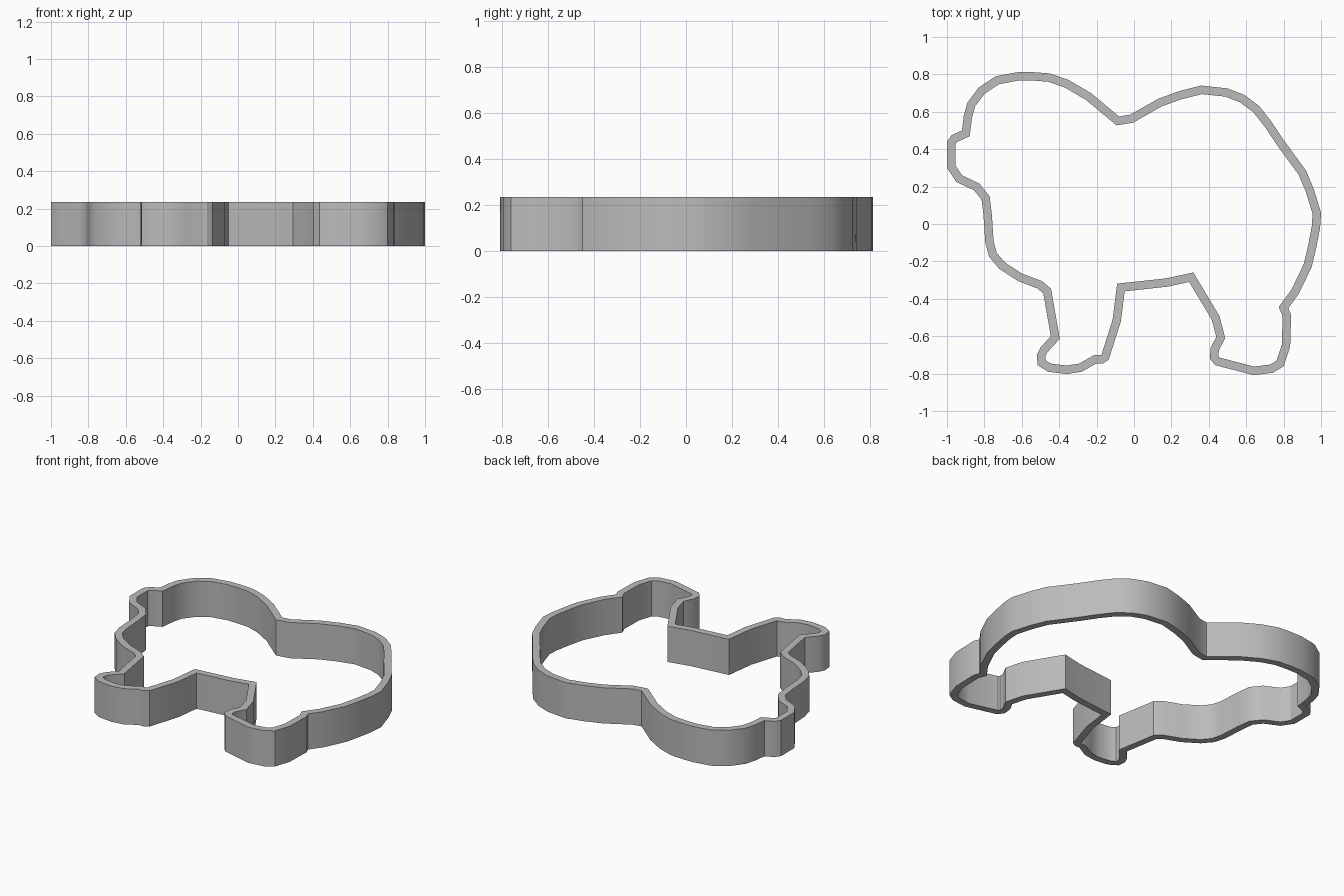
import bpy
import bmesh
import math
from mathutils import Vector

HEIGHT = 0.235
THICKNESS = 0.045

default_cube = bpy.data.objects.get("Cube")
if default_cube:
    bpy.data.objects.remove(default_cube, do_unlink=True)


def make_material(name, colour):
    material = bpy.data.materials.new(name)
    material.use_nodes = True
    material.diffuse_color = colour
    material.node_tree.nodes["Principled BSDF"].inputs["Base Color"].default_value = colour
    return material


def inset_outline(points, distance):
    """Move a clockwise closed outline inward, with mitred corners."""
    result = []
    for i, point in enumerate(points):
        before = (point - points[i - 1]).normalized()
        after = (points[(i + 1) % len(points)] - point).normalized()
        normal_before = Vector((before.y, -before.x))
        normal_after = Vector((after.y, -after.x))
        mitre = (normal_before + normal_after).normalized()
        stretch = max(mitre.dot(normal_before), 0.5)
        result.append(point + mitre * distance / stretch)
    return result


def make_wall(name, outer, thickness, height, material):
    """Build a closed upright band with a flat rim above and below."""
    inner = inset_outline(outer, thickness)
    bm = bmesh.new()
    loops = [[bm.verts.new((p.x, p.y, z)) for p in outline]
             for outline, z in ((outer, 0), (outer, height), (inner, height), (inner, 0))]
    count = len(outer)
    for k, loop in enumerate(loops):
        following = loops[(k + 1) % len(loops)]
        for i in range(count):
            j = (i + 1) % count
            bm.faces.new((loop[i], loop[j], following[j], following[i]))
    bmesh.ops.recalc_face_normals(bm, faces=bm.faces[:])
    mesh = bpy.data.meshes.new(name)
    bm.to_mesh(mesh)
    bm.free()
    mesh.materials.append(material)
    wall = bpy.data.objects.new(name, mesh)
    bpy.context.collection.objects.link(wall)
    bpy.ops.object.select_all(action='DESELECT')
    wall.select_set(True)
    bpy.context.view_layer.objects.active = wall
    bpy.ops.object.shade_smooth_by_angle(angle=math.radians(32))
    return wall


# Outline sections, clockwise, in hundredths of a unit
snout = [(-80.5, 5), (-81.5, 13), (-85.5, 18), (-95, 22.5), (-100, 30),
         (-100, 44), (-97.5, 47.5), (-92, 50)]
head = [(-91, 58), (-89, 65), (-83, 73), (-74, 79), (-62, 81.2), (-54, 81.2),
        (-45, 80.5), (-35, 77), (-23, 70), (-8, 57.5), (-2, 58.5)]
back = [(13, 67), (24, 71), (36, 74), (50, 72.5), (59, 69), (67, 63), (74, 54),
        (80, 45), (92, 28.5), (96, 19), (100, 6), (99.5, -2), (97.5, -12.5),
        (95, -23), (88, -37.5), (82.5, -45)]
hind_leg = [(84, -48.5), (83.5, -65.5), (80, -76), (74.5, -79.5), (64, -80.8),
            (43.5, -75.5), (40.5, -72), (41, -66), (44, -60.5), (41.5, -51)]
belly = [(29.5, -31), (18, -33.5), (-5, -36)]
front_leg = [(-7, -52), (-13.5, -72.5), (-16.5, -74.5), (-20, -74.5), (-28, -79),
             (-36, -80.2), (-46, -79), (-51.5, -75.5), (-52, -70), (-50, -66),
             (-44.5, -60), (-48.5, -37)]
chest = [(-51.5, -34.5), (-62, -30.5), (-72, -24), (-77.5, -17.5), (-79.5, -10)]

outline = [Vector(p) / 100
           for p in snout + head + back + hind_leg + belly + front_leg + chest]

grey = make_material("plain_grey", (0.5, 0.5, 0.5, 1))
make_wall("animal_cutter_wall", outline, THICKNESS, HEIGHT, grey)
